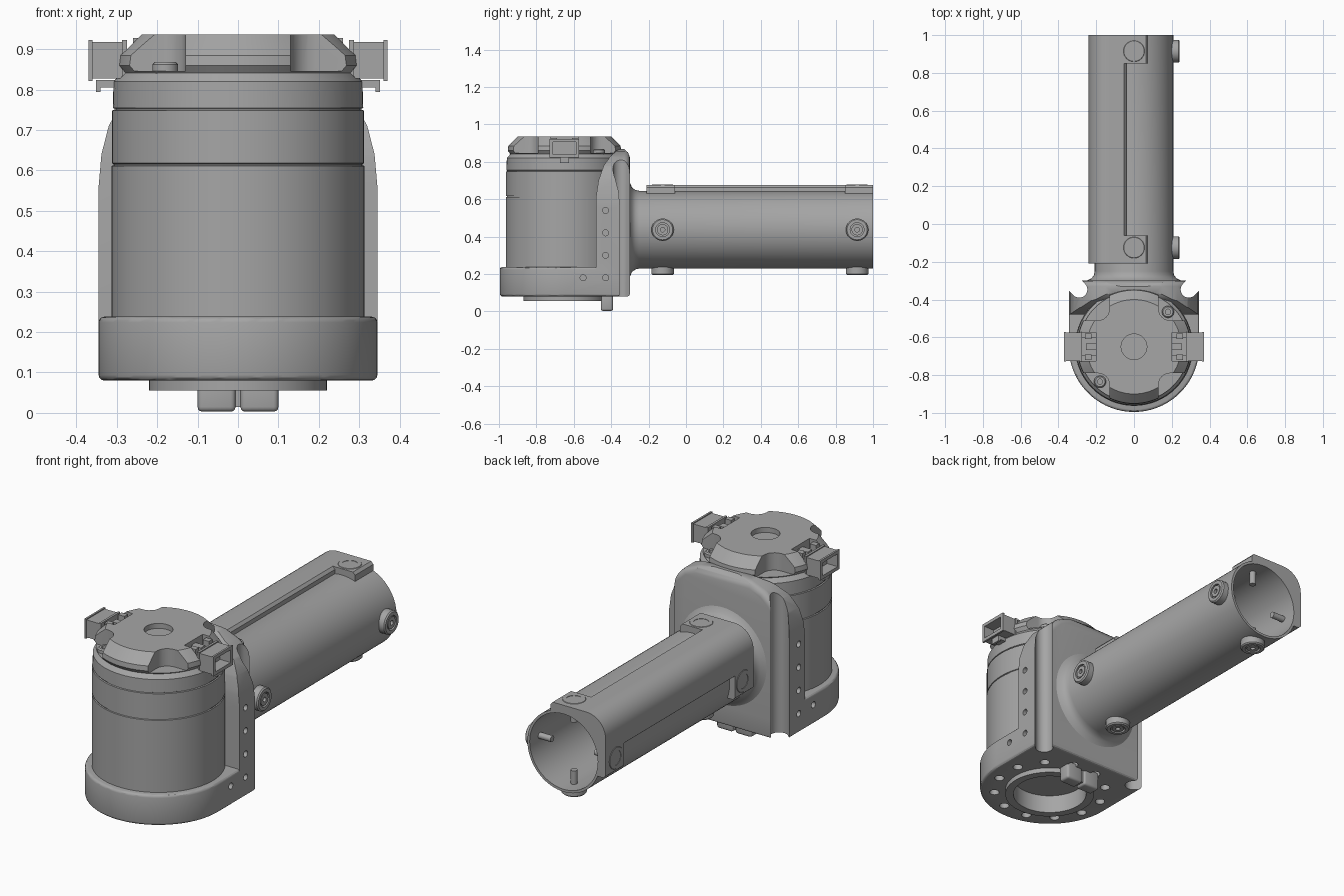
import bpy, bmesh, math
from math import pi, sin, cos, asin
from mathutils import Matrix, Vector

cube = bpy.data.objects.get("Cube")
if cube:
    bpy.data.objects.remove(cube)

grey = bpy.data.materials.new("machined grey")
grey.use_nodes = True
grey.diffuse_color = (0.38, 0.38, 0.38, 1)
grey.node_tree.nodes["Principled BSDF"].inputs["Base Color"].default_value = (0.38, 0.38, 0.38, 1)

MOTOR = Vector((0, -0.65, 0))
AXIS = Vector((0, 0, 0.437))
parts = []


def finish(name, bm, matrix=Matrix()):
    bmesh.ops.transform(bm, matrix=matrix, verts=bm.verts)
    bmesh.ops.recalc_face_normals(bm, faces=bm.faces)
    mesh = bpy.data.meshes.new(name)
    bm.to_mesh(mesh)
    bm.free()
    mesh.materials.append(grey)
    ob = bpy.data.objects.new(name, mesh)
    bpy.context.collection.objects.link(ob)
    parts.append(ob)
    return ob


def lathe(name, pts, matrix=Matrix(), closed=False, steps=64):
    """Spin (radius, height) points around z."""
    bm = bmesh.new()
    vs = [bm.verts.new((r, 0, z)) for r, z in pts]
    pairs = list(zip(vs, vs[1:])) + ([(vs[-1], vs[0])] if closed else [])
    edges = [bm.edges.new(p) for p in pairs]
    bmesh.ops.spin(bm, geom=vs + edges, axis=(0, 0, 1), cent=(0, 0, 0),
                   angle=2 * pi, steps=steps)
    bmesh.ops.remove_doubles(bm, verts=bm.verts, dist=1e-5)
    return finish(name, bm, matrix)


def prism(name, pts, lo, hi, axis="z", matrix=Matrix()):
    """Extrude a 2D outline along one axis."""
    place = {"z": lambda a, b: (a, b, lo), "y": lambda a, b: (a, lo, b),
             "x": lambda a, b: (lo, a, b)}[axis]
    bm = bmesh.new()
    face = bm.faces.new([bm.verts.new(place(a, b)) for a, b in pts])
    out = bmesh.ops.extrude_face_region(bm, geom=[face])
    step = Vector([hi - lo if c == axis else 0 for c in "xyz"])
    bmesh.ops.translate(bm, vec=step, verts=[v for v in out["geom"] if isinstance(v, bmesh.types.BMVert)])
    return finish(name, bm, matrix)


def box(name, x, y, z, matrix=Matrix()):
    return prism(name, [(x[0], y[0]), (x[1], y[0]), (x[1], y[1]), (x[0], y[1])], *z, matrix=matrix)


def rod(name, r, lo, hi, matrix=Matrix(), steps=24):
    return lathe(name, [(0, lo), (r, lo), (r, hi), (0, hi)], matrix, steps=steps)


def arc(cx, cy, r, a0, a1, n):
    return [(cx + r * cos(a0 + (a1 - a0) * i / n), cy + r * sin(a0 + (a1 - a0) * i / n))
            for i in range(n + 1)]


def bake(ob):
    mesh = bpy.data.meshes.new_from_object(
        ob.evaluated_get(bpy.context.evaluated_depsgraph_get()))
    ob.modifiers.clear()
    ob.data = mesh


def boolean(ob, others, op="DIFFERENCE"):
    for other in others:
        m = ob.modifiers.new("cut", "BOOLEAN")
        m.operation, m.object, m.solver = op, other, "EXACT"
    bake(ob)
    for other in others:
        parts.remove(other)
        bpy.data.objects.remove(other)


def bevel(ob, width, segments=4):
    m = ob.modifiers.new("round", "BEVEL")
    m.width, m.segments, m.angle_limit = width, segments, math.radians(50)
    bake(ob)


def at(x, y, z):
    return Matrix.Translation((x, y, z))


on_motor = Matrix.Translation(MOTOR)
MIRROR = (1, -1)

# Housing: U-shaped base joined to an arched back plate
base = prism("housing", [(0.345, -0.3)] + arc(0, -0.65, 0.345, 0, -pi, 48) + [(-0.345, -0.3)], 0.08, 0.238)
bevel(base, 0.014, 3)
half = [(0.345, 0.15), (0.345, 0.56), (0.338, 0.64), (0.32, 0.71), (0.285, 0.775),
        (0.23, 0.825), (0.15, 0.857), (0.07, 0.868)]
plate = prism("back_plate", half + [(-x, z) for x, z in reversed(half)], -0.55, -0.3, "y")
bevel(plate, 0.03)
side = [(-0.48, 0.1), (-0.48, 0.62), (-0.468, 0.7), (-0.44, 0.78), (-0.4, 0.835),
        (-0.365, 0.863), (-0.335, 0.872), (-0.31, 0.85), (-0.29, 0.8), (-0.29, 0.1)]
boolean(plate, [prism("side_shape", side, -0.5, 0.5, "x")], "INTERSECT")
boolean(base, [plate], "UNION")

# Corner channels, side screw holes, bottom bolt circle and bottom opening
cuts = [rod("opening", 0.2, 0, 0.15, on_motor, 64)]
for s in MIRROR:
    slot = arc(0.29, -0.347, 0.043, 3 * pi / 4, 7 * pi / 4, 16) + [(0.42, -0.28), (0.36, -0.217)]
    cuts.append(prism("channel", [(s * x, y) for x, y in slot], -0.1, 1))
    for y, z in [(-0.43, 0.54), (-0.43, 0.42), (-0.43, 0.3), (-0.43, 0.18), (-0.55, 0.18)]:
        cuts.append(rod("screw_hole", 0.016, -0.02, 0.05,
                        at(s * 0.345, y, z) @ Matrix.Rotation(-s * pi / 2, 4, "Y"), 16))
for i in range(12):
    a = (i + 0.5) * pi / 6
    cuts.append(rod("bolt_hole", 0.024, 0.04, 0.115, on_motor @ at(0.275 * cos(a), 0.275 * sin(a), 0), 16))
boolean(base, cuts)

# Output ring under the base and the keyed plug beside it
lathe("output_ring", [(0.18, 0.055), (0.22, 0.055), (0.22, 0.16), (0.18, 0.16)], on_motor, True)
for s in MIRROR:
    lug = box("plug", (s * 0.006, s * 0.1), (-0.455, -0.39), (0.003, 0.1))
    bevel(lug, 0.012, 3)
box("plug_bridge", (-0.02, 0.02), (-0.445, -0.4), (0.015, 0.1))

# Motor body with seams
lathe("motor_body", [(0, 0.2), (0.313, 0.2), (0.313, 0.611), (0.308, 0.613), (0.308, 0.616),
                     (0.312, 0.618), (0.312, 0.748), (0.306, 0.75), (0.306, 0.753), (0.31, 0.755),
                     (0.308, 0.82), (0.286, 0.845), (0, 0.845)], on_motor, steps=72)

# Cap with corner pockets, connector notches and a centre dimple
cap = lathe("motor_cap", [(0, 0.835), (0.285, 0.835), (0.303, 0.86), (0.3, 0.885), (0.25, 0.936),
                          (0, 0.936)], on_motor, steps=72)
cuts = [rod("dimple", 0.068, 0.91, 1, on_motor, 40)]
for sx in MIRROR:
    cuts.append(box("notch", (sx * 0.2, sx * 0.4), (-0.075, 0.075), (0.846, 1), on_motor))
    for sy in MIRROR:
        pocket = [(0.4, 0.14), (0.4, 0.4), (0.13, 0.4)] + arc(0.19, 0.2, 0.06, pi, 1.5 * pi, 6)
        cuts.append(prism("pocket", [(sx * x, sy * y) for x, y in pocket], 0.846, 1, matrix=on_motor))
boolean(cap, cuts)
for s in MIRROR:
    lathe("cap_screw", [(0, 0.84), (0.032, 0.84), (0.032, 0.862), (0.026, 0.868), (0.014, 0.868),
                        (0.014, 0.855), (0, 0.855)], on_motor @ at(s * 0.18, s * 0.185, 0), steps=24)

# Side connectors: open sockets, necks, latches and lower ledges
for s in MIRROR:
    def block(name, x0, x1, y0, y1, z0, z1):
        return box(name, (s * x0, s * x1), (y0, y1), (z0, z1), on_motor)
    socket = block("connector_socket", 0.285, 0.365, -0.075, 0.075, 0.828, 0.918)
    rim = block("connector_rim", 0.36, 0.37, -0.079, 0.079, 0.822, 0.923)
    boolean(socket, [rim], "UNION")
    boolean(socket, [block("socket_hollow", 0.31, 0.4, -0.062, 0.062, 0.84, 0.906)])
    block("connector_lip", 0.275, 0.287, -0.079, 0.079, 0.822, 0.923)
    block("connector_neck", 0.2, 0.28, -0.05, 0.05, 0.845, 0.89)
    for y in (-0.055, 0.055):
        block("connector_latch", 0.225, 0.26, y - 0.014, y + 0.014, 0.845, 0.928)
    block("connector_key", 0.19, 0.255, -0.018, 0.018, 0.845, 0.915)
    block("connector_ledge", 0.27, 0.352, -0.025, 0.025, 0.805, 0.824)
    block("ledge_hook", 0.34, 0.352, -0.025, 0.025, 0.794, 0.824)

# Hollow arm tube flaring into the back plate
along_y = Matrix.Translation(AXIS) @ Matrix.Rotation(-pi / 2, 4, "X")
lathe("arm_tube", [(0.195, 1), (0.208, 1), (0.208, -0.25), (0.212, -0.27), (0.225, -0.288),
                   (0.255, -0.302), (0.195, -0.302)], along_y, True, 72)


# Raised corner rail, wider around the bosses
def rail(name, w, y0, y1):
    t = asin(w / 0.2)
    outer = [(w, 0.226), (w - 0.012, 0.24)] + arc(-0.13, 0.13, 0.11, pi / 2, pi, 10) \
        + [(-0.24, 0.012 - w), (-0.226, -w)]
    prism(name, outer + arc(0, 0, 0.2, pi + t, pi / 2 - t, 24), y0, y1, "y", Matrix.Translation(AXIS))


rail("rail_inner_end", 0.075, -0.21, -0.06)
rail("rail_middle", -0.04, -0.06, 0.85)
rail("rail_outer_end", 0.075, 0.85, 1)

# Screw bosses with pins reaching into the tube
for y in (-0.125, 0.915):
    for d in ((1, 0, 0), (-1, 0, 0), (0, 0, 1), (0, 0, -1)):
        turn = Vector(d).to_track_quat("Z", "Y").to_matrix().to_4x4()
        lathe("screw_boss", [(0, 0.125), (0.016, 0.125), (0.016, 0.197), (0.06, 0.197), (0.06, 0.236),
                             (0.054, 0.242), (0.037, 0.242), (0.037, 0.23), (0.03, 0.23), (0.03, 0.24),
                             (0.012, 0.24), (0.012, 0.225), (0, 0.225)],
              Matrix.Translation(AXIS + Vector((0, y, 0))) @ turn, steps=32)

# Smooth shading with sharp edges kept
bpy.ops.object.select_all(action="DESELECT")
for ob in parts:
    ob.select_set(True)
bpy.context.view_layer.objects.active = parts[0]
bpy.ops.object.shade_smooth_by_angle(angle=math.radians(30))
